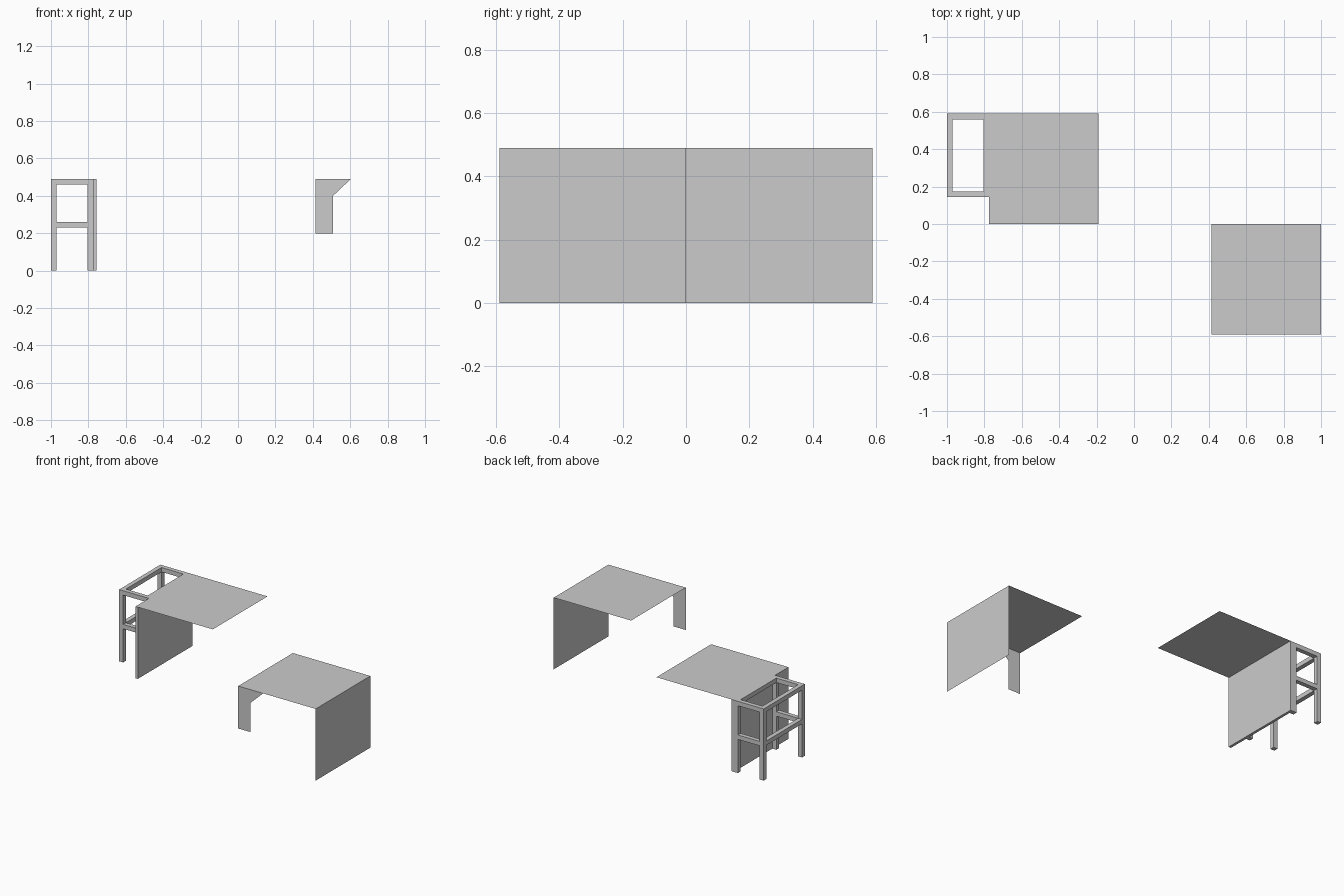
import bpy

cube = bpy.data.objects.get("Cube")
if cube:
    bpy.data.objects.remove(cube, do_unlink=True)

# Single neutral finish
GREY = (0.6, 0.6, 0.6, 1.0)
grey = bpy.data.materials.new("light grey")
grey.use_nodes = True
grey.diffuse_color = GREY
grey.node_tree.nodes["Principled BSDF"].inputs["Base Color"].default_value = GREY

TOP = 0.49      # height of both desk tops
DEPTH = 0.59    # depth of each desk
BAR = 0.03      # frame bar width


def add_mesh(name, verts, faces):
    mesh = bpy.data.meshes.new(name)
    mesh.from_pydata(verts, [], faces)
    mesh.materials.append(grey)
    obj = bpy.data.objects.new(name, mesh)
    bpy.context.collection.objects.link(obj)
    return obj


def sheet(name, outline):
    """A thin sheet from its corner points."""
    return add_mesh(name, outline, [range(len(outline))])


def box(name, xs, ys, zs):
    """A box between pairs of limits on each axis."""
    verts = [(x, y, z) for x in xs for y in ys for z in zs]
    faces = [(0, 1, 3, 2), (4, 6, 7, 5), (0, 4, 5, 1),
             (2, 3, 7, 6), (0, 2, 6, 4), (1, 5, 7, 3)]
    return add_mesh(name, verts, faces)


def table_top(name, x0, x1, y0, y1):
    return sheet(name, [(x0, y0, TOP), (x1, y0, TOP), (x1, y1, TOP), (x0, y1, TOP)])


# Right-hand desk: top, end panel and support panel
INNER = -0.775
table_top("right_desk_top", INNER, -0.19, 0, DEPTH)
box("right_desk_panel", (INNER, -0.757), (0, DEPTH), (0, TOP))

# Open frame beside it: four posts
outer_x = (-1, -1 + BAR)
inner_x = (INNER - BAR, INNER)
front_y = (0.145, 0.145 + BAR)
back_y = (DEPTH - BAR, DEPTH)
for side, xs in (("outer", outer_x), ("inner", inner_x)):
    for end, ys in (("front", front_y), ("back", back_y)):
        box(f"{side}_{end}_post", xs, ys, (0, TOP))

# Frame rails at the top and at mid height
span_x = (outer_x[1], inner_x[0])
span_y = (front_y[1], back_y[0])
for level, zs in (("top", (TOP - BAR, TOP)), ("middle", (0.23, 0.26))):
    box(f"{level}_front_rail", span_x, front_y, zs)
    box(f"{level}_back_rail", span_x, back_y, zs)
    box(f"{level}_outer_rail", outer_x, span_y, zs)
box("top_inner_rail", inner_x, span_y, (TOP - BAR, TOP))

# Left-hand desk: top, end panel and bracket leg
LEG = 0.415
table_top("left_desk_top", LEG, 1, -DEPTH, 0)
sheet("left_desk_panel", [(1, -DEPTH, 0), (1, 0, 0), (1, 0, TOP), (1, -DEPTH, TOP)])
bracket = [(LEG, 0.2), (0.508, 0.2), (0.508, 0.4), (0.603, TOP), (LEG, TOP)]
sheet("bracket_leg", [(x, -DEPTH, z) for x, z in bracket])
